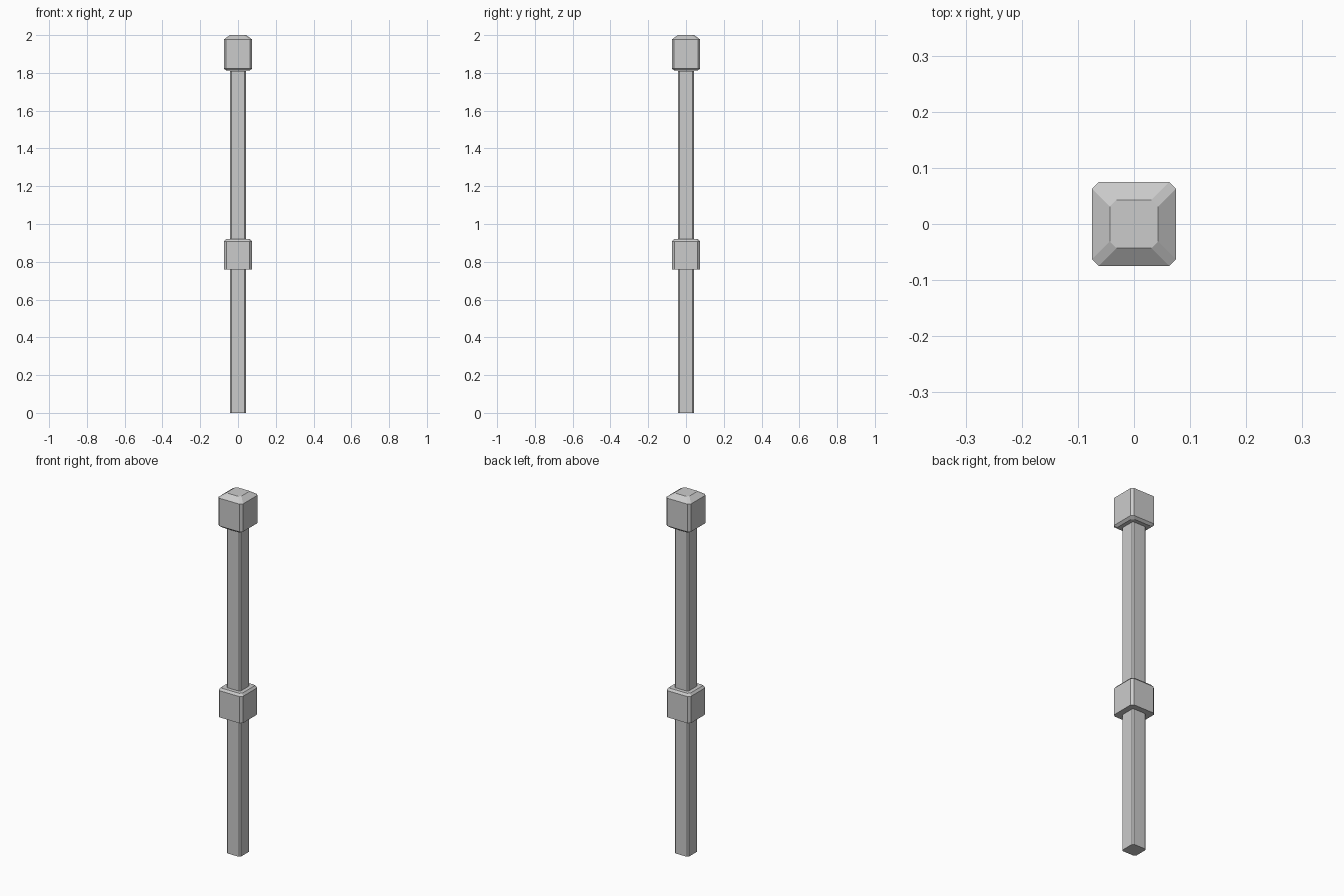
import bpy, bmesh

if "Cube" in bpy.data.objects:
    bpy.data.objects.remove(bpy.data.objects["Cube"])


def ring(bm, half, chamfer, z):
    """Square outline with clipped corners at height z."""
    a, b = half, half - chamfer
    pts = [(a, -b), (a, b), (b, a), (-b, a), (-a, b), (-a, -b), (-b, -a), (b, -a)]
    return [bm.verts.new((x, y, z)) for x, y in pts]


def loft(name, profile):
    """Stack clipped-square rings (half width, chamfer, z) into a closed solid."""
    bm = bmesh.new()
    rings = [ring(bm, *p) for p in profile]
    for lo, hi in zip(rings, rings[1:]):
        for i in range(8):
            j = (i + 1) % 8
            bm.faces.new((lo[i], lo[j], hi[j], hi[i]))
    bm.faces.new(rings[0][::-1])
    bm.faces.new(rings[-1])
    mesh = bpy.data.meshes.new(name)
    bm.to_mesh(mesh)
    bm.free()
    obj = bpy.data.objects.new(name, mesh)
    bpy.context.collection.objects.link(obj)
    return obj


# Lower and upper shaft sections, ending inside the collar and cap
loft("lower_shaft", [(0.043, 0.008, 0), (0.043, 0.008, 0.76)])
loft("upper_shaft", [(0.043, 0.008, 0.92), (0.043, 0.008, 1.81)])

# Middle collar with bevelled top edge
loft("collar", [(0.074, 0.012, 0.76), (0.074, 0.012, 0.908), (0.064, 0.012, 0.92)])

# Cap with bevelled underside and sloped top
loft("cap", [(0.062, 0.012, 1.812), (0.075, 0.012, 1.823),
             (0.075, 0.012, 1.977), (0.043, 0.012, 2.0)])
